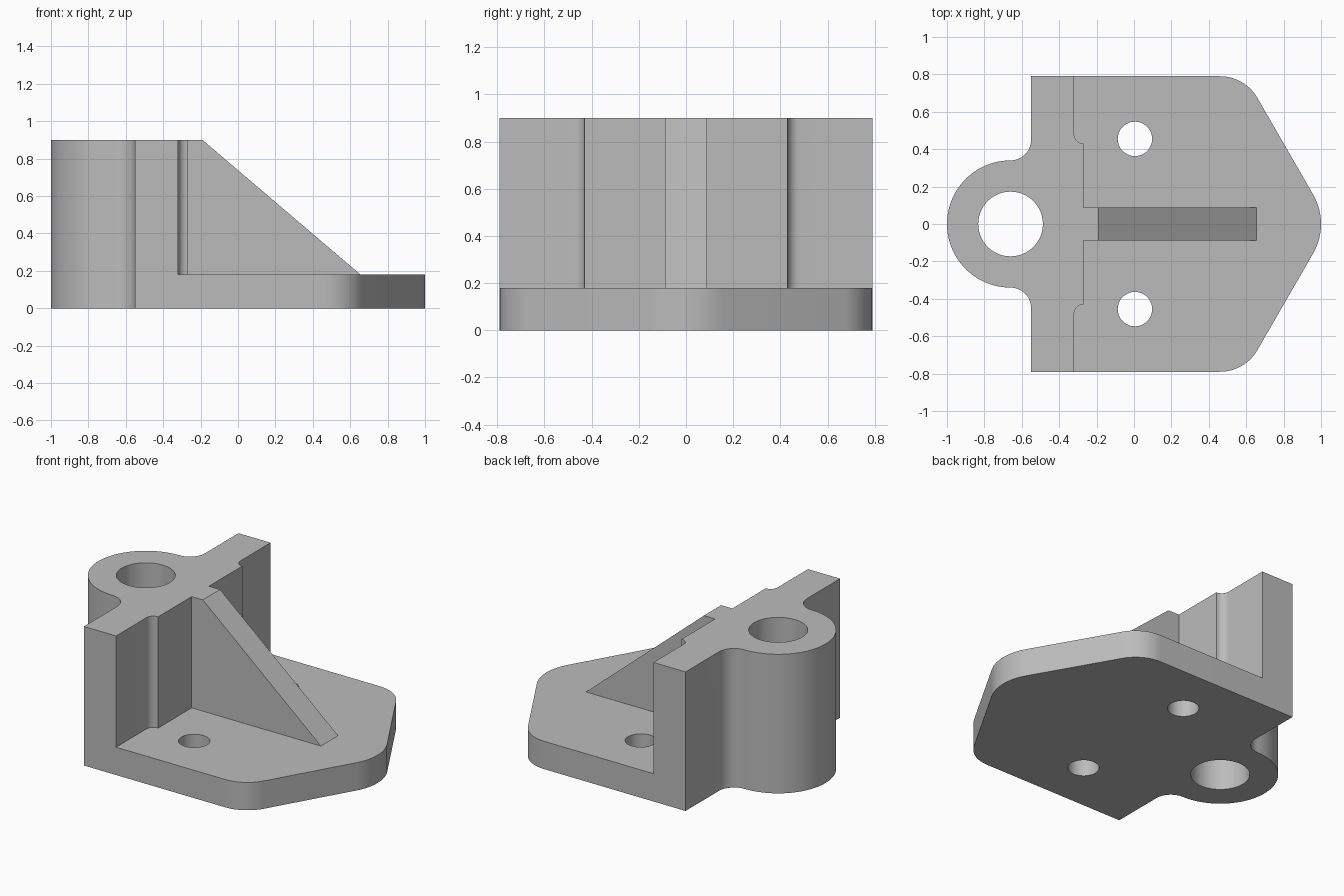
import bpy, bmesh
from math import cos, sin, radians
from mathutils import Vector

cube = bpy.data.objects.get("Cube")
if cube:
    bpy.data.objects.remove(cube, do_unlink=True)

HEIGHT, PLATE, HALF = 0.9, 0.18, 0.79
BACK, FRONT, STEP = -0.55, -0.32, -0.27
BOSS_X = -0.66

grey = bpy.data.materials.new("plain grey")
grey.use_nodes = True
grey.diffuse_color = (0.5, 0.5, 0.5, 1)
grey.node_tree.nodes["Principled BSDF"].inputs["Base Color"].default_value = (0.5, 0.5, 0.5, 1)


def arc(cx, cy, r, start, end, n):
    angles = [radians(start + (end - start) * i / n) for i in range(n + 1)]
    return [(cx + r * cos(a), cy + r * sin(a)) for a in angles]


def mirrored(half):
    """Close a half outline by reflecting it across y = 0."""
    return half + [(x, -y) for x, y in reversed(half) if abs(y) > 1e-5]


def prism(name, outline, offset, direction, upright=False):
    """Extrude an outline in the xy plane, or in the xz plane if upright."""
    bm = bmesh.new()
    pts = [(x, 0, h) if upright else (x, h, 0) for x, h in outline]
    face = bm.faces.new([bm.verts.new(Vector(p) + Vector(offset)) for p in pts])
    top = bmesh.ops.extrude_face_region(bm, geom=[face])
    moved = [g for g in top["geom"] if isinstance(g, bmesh.types.BMVert)]
    bmesh.ops.translate(bm, verts=moved, vec=direction)
    bmesh.ops.remove_doubles(bm, verts=bm.verts, dist=1e-5)
    bmesh.ops.recalc_face_normals(bm, faces=bm.faces)
    mesh = bpy.data.meshes.new(name)
    bm.to_mesh(mesh)
    bm.free()
    mesh.materials.append(grey)
    obj = bpy.data.objects.new(name, mesh)
    bpy.context.collection.objects.link(obj)
    return obj


def combine(target, tool, operation):
    tool.hide_render = True
    mod = target.modifiers.new(operation.title(), 'BOOLEAN')
    mod.operation, mod.solver, mod.object = operation, 'EXACT', tool
    bpy.context.view_layer.objects.active = target
    bpy.ops.object.modifier_apply(modifier=mod.name)
    bpy.data.objects.remove(tool, do_unlink=True)


# Upright wall with the round boss behind it and a stepped front
wall_half = (arc(BOSS_X, 0, 0.34, 180, 90, 24)
             + arc(BOSS_X, 0.45, 0.11, -90, 0, 12)[1:]
             + [(BACK, HALF), (FRONT, HALF)]
             + arc(STEP, 0.48, 0.05, 180, 270, 8)
             + [(STEP, 0)])
bracket = prism("angle_bracket", mirrored(wall_half), (0, 0, 0), (0, 0, HEIGHT))

# Base plate with rounded corners and a tapered nose
plate_half = ([(BACK, HALF)]
              + arc(0.46, HALF - 0.23, 0.23, 90, 30, 12)
              + arc(0.685, 0, 0.315, 30, 0, 8))
plate = prism("base_plate", mirrored(plate_half), (0, 0, 0), (0, 0, PLATE))
combine(bracket, plate, 'UNION')

# Sloping rib between wall and plate
rib_side = [(-0.4, 0.1), (0.655, 0.1), (0.655, PLATE), (-0.19, HEIGHT), (-0.4, HEIGHT)]
rib = prism("rib", rib_side, (0, -0.088, 0), (0, 0.176, 0), upright=True)
combine(bracket, rib, 'UNION')

# Boss bore and the two bolt holes
for x, y, r in [(BOSS_X, 0, 0.173), (0.005, 0.455, 0.092), (0.005, -0.455, 0.092)]:
    cutter = prism("hole_cutter", arc(x, y, r, 0, 360, 48)[:-1], (0, 0, -0.1), (0, 0, 1.2))
    combine(bracket, cutter, 'DIFFERENCE')

# Smooth curved sides, crisp edges
bpy.ops.object.select_all(action='DESELECT')
bracket.select_set(True)
bpy.context.view_layer.objects.active = bracket
bpy.ops.object.shade_smooth_by_angle(angle=radians(25))
